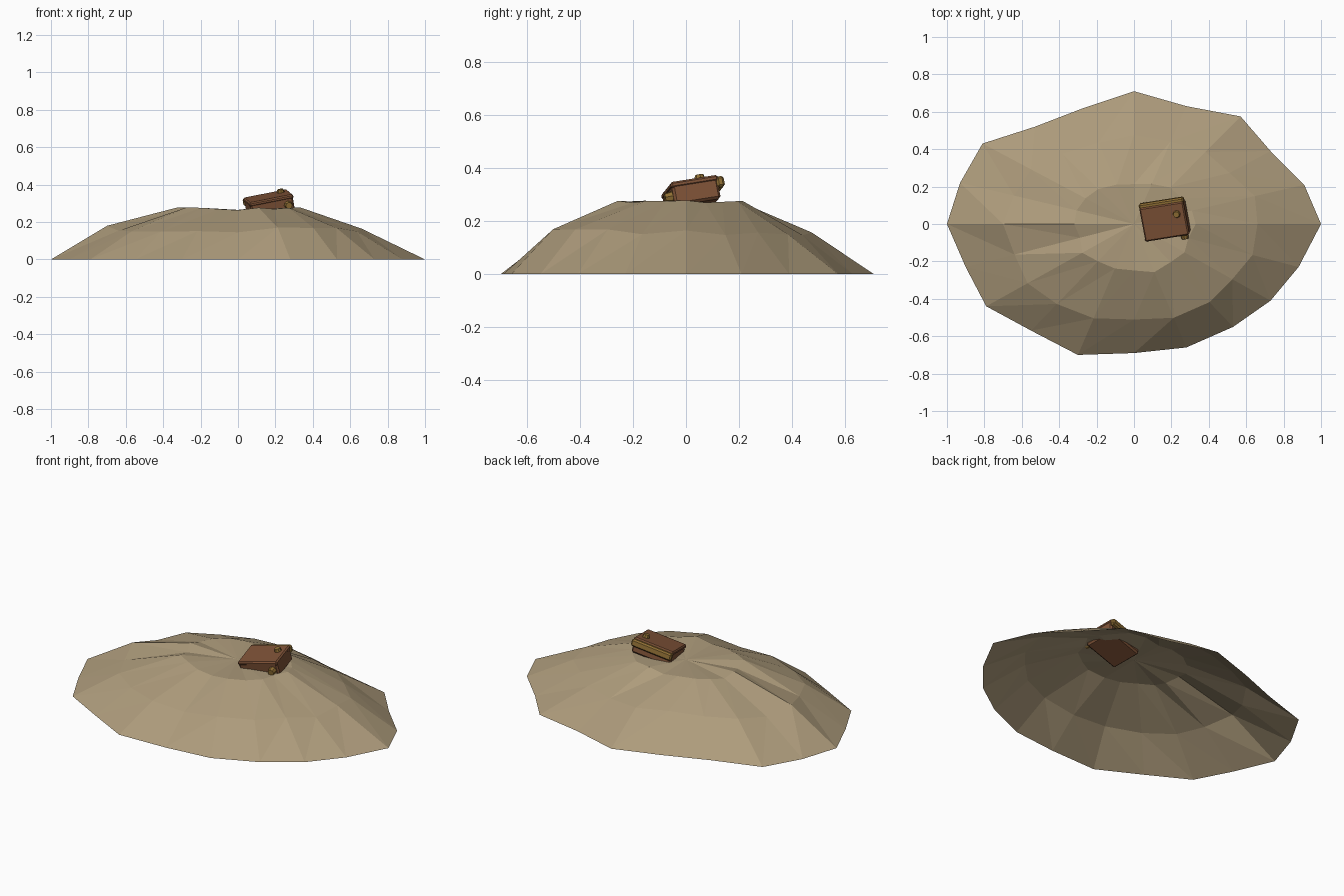
import bpy, bmesh, math, random
from mathutils import Matrix, Euler

if "Cube" in bpy.data.objects:
    bpy.data.objects.remove(bpy.data.objects["Cube"])

random.seed(4)


def material(name, rgb):
    m = bpy.data.materials.new(name)
    m.diffuse_color = (*rgb, 1)
    m.use_nodes = True
    m.node_tree.nodes["Principled BSDF"].inputs["Base Color"].default_value = m.diffuse_color
    return m


SAND = material("sand", (0.42, 0.33, 0.20))
WOOD = material("brown_leather", (0.21, 0.085, 0.038))
GOLD = material("brass", (0.28, 0.16, 0.035))


def finish(bm, name, mat, matrix=Matrix()):
    bmesh.ops.recalc_face_normals(bm, faces=bm.faces)
    me = bpy.data.meshes.new(name)
    bm.to_mesh(me)
    bm.free()
    me.materials.append(mat)
    ob = bpy.data.objects.new(name, me)
    ob.matrix_world = matrix
    bpy.context.collection.objects.link(ob)
    return ob


# Sand mound: an open, irregular shell of three rings and a centre point
RIM = [(1, 0), (.91, .21), (.73, .39), (.57, .575), (.28, .63), (0, .71), (-.27, .62),
       (-.53, .52), (-.81, .43), (-.93, .22), (-1, 0), (-.9, -.23), (-.79, -.44),
       (-.55, -.57), (-.3, -.70), (0, -.69), (.28, -.66), (.53, -.55), (.73, -.41), (.88, -.23)]
MID = [.66, .71, .70, .67, .70, .67, .70, .72, .68, .69, .70, .71, .72, .75, .72, .74, .76, .76, .72, .72]
TOP = [.33, .34, .35, .34, .34, .30, .34, .36, .32, .33, .32, .32, .35, .35, .34, .36, .39, .37, .37, .33]
bm = bmesh.new()
rings = [[bm.verts.new((x, y, 0)) for x, y in RIM]]
for scale, z, wobble in ((MID, .16, .015), (TOP, .268, .011)):
    rings.append([bm.verts.new((x * s, y * s, z + random.uniform(-wobble, wobble)))
                  for (x, y), s in zip(RIM, scale)])
rings[1][10].co.z, rings[1][0].co.z, rings[1][15].co.z = .18, .165, .145
rings[2][10].co.z = rings[2][0].co.z = .279
centre = bm.verts.new((0, 0, .265))
n = len(RIM)
for i in range(n):
    j = (i + 1) % n
    for lo, hi in zip(rings, rings[1:]):
        bm.faces.new((lo[i], lo[j], hi[j]))
        bm.faces.new((lo[i], hi[j], hi[i]))
    bm.faces.new((rings[2][i], rings[2][j], centre))
# keep the shell facing outward
ob = finish(bm, "sand_mound", SAND)
if ob.data.polygons[0].normal.z < 0:
    ob.data.flip_normals()

# Tilted frame shared by all parts of the half-buried case
FRAME = Matrix.Translation((.168, .02, .297)) @ (
    Matrix.Rotation(math.radians(9), 4, 'Z')
    @ Matrix.Rotation(math.radians(-11), 4, 'Y')
    @ Matrix.Rotation(math.radians(9), 4, 'X'))


def box(name, mat, loc, size, bevel):
    bm = bmesh.new()
    bmesh.ops.create_cube(bm, size=1, matrix=Matrix.Translation(loc) @ Matrix.Diagonal((*size, 1)))
    bmesh.ops.bevel(bm, geom=bm.edges[:], offset=bevel, segments=1, affect='EDGES')
    return finish(bm, name, mat, FRAME)


def stud(name, loc, r, depth, rot=(0, 0, 0)):
    bm = bmesh.new()
    bmesh.ops.create_cone(bm, cap_ends=True, segments=8, radius1=r, radius2=r * .75, depth=depth,
                          matrix=Matrix.Translation(loc) @ Euler(rot).to_matrix().to_4x4())
    return finish(bm, name, GOLD, FRAME)


# Case body, lid plate, brass spine along the back, clasp and top knob
box("case_body", WOOD, (0, 0, -.006), (.236, .178, .082), .009)
box("case_lid", WOOD, (0, 0, .032), (.242, .184, .024), .007)
box("back_spine", GOLD, (0, .098, .016), (.246, .03, .042), .008)
stud("front_clasp", (.085, -.098, -.008), .024, .04, (math.pi / 2, 0, 0))
stud("top_knob", (.075, .03, .05), .022, .022)
